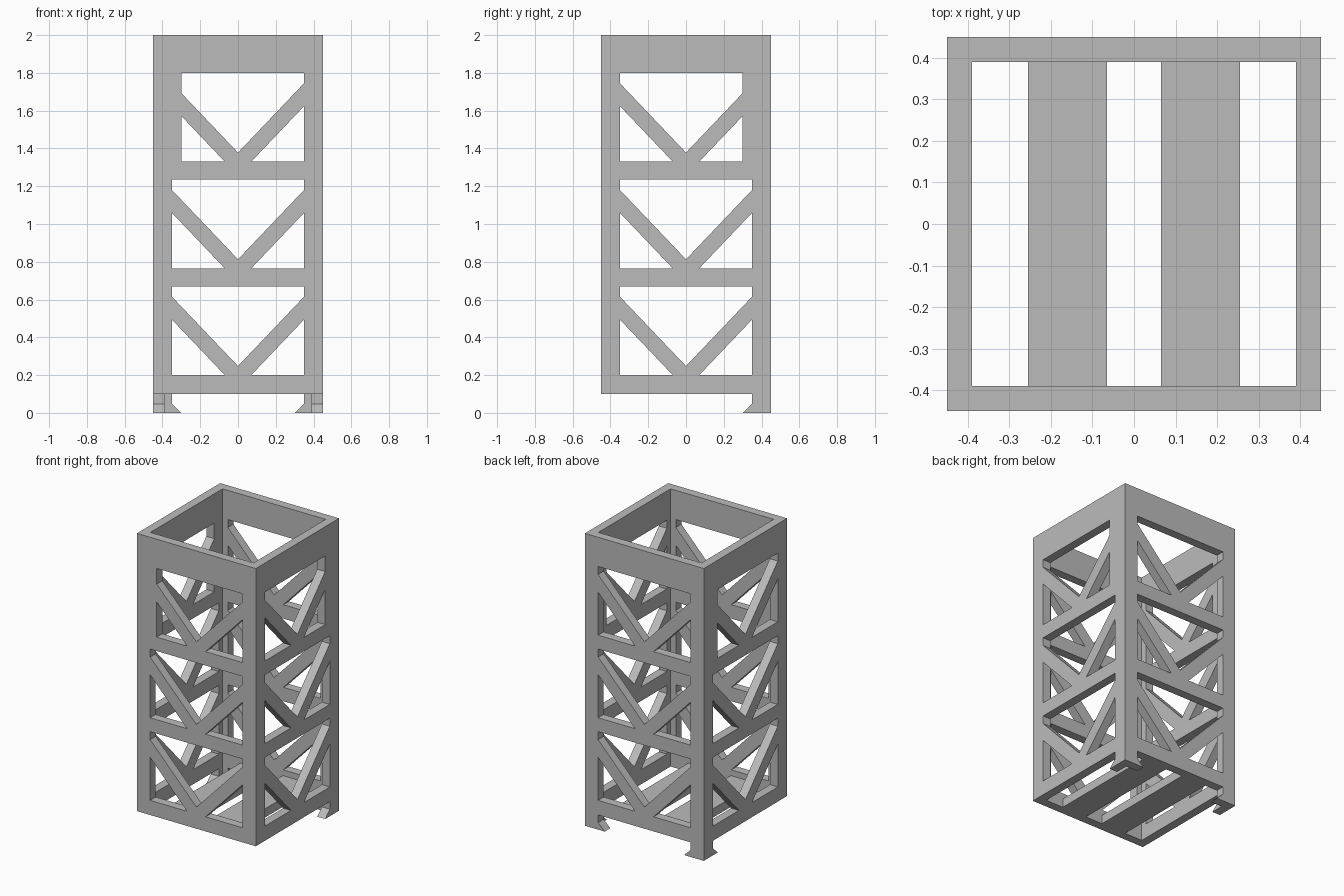
import bpy
import bmesh
from math import pi
from mathutils import Matrix, Vector

if "Cube" in bpy.data.objects:
    bpy.data.objects.remove(bpy.data.objects["Cube"], do_unlink=True)

HALF, INNER = 0.45, 0.39        # outer and inner half width of the tube
BASE, TOP = 0.10, 2.0           # bottom and top of the tube
FLOOR = 0.06                    # slat thickness

grey = bpy.data.materials.new("light_grey")
grey.use_nodes = True
grey.diffuse_color = (0.5, 0.5, 0.5, 1)
grey.node_tree.nodes["Principled BSDF"].inputs["Base Color"].default_value = (0.5, 0.5, 0.5, 1)


def prism(bm, outline, near, far, matrix=Matrix()):
    """Extrude an (x, z) outline from y = -far to y = -near, then place it."""
    verts = [bm.verts.new((x, -far, z)) for x, z in outline]
    face = bm.faces.new(verts)
    extruded = bmesh.ops.extrude_face_region(bm, geom=[face])["geom"]
    moved = [v for v in extruded if isinstance(v, bmesh.types.BMVert)]
    bmesh.ops.translate(bm, verts=moved, vec=Vector((0, far - near, 0)))
    bmesh.ops.transform(bm, matrix=matrix, verts=verts + moved)


def rect(x0, x1, z0, z1):
    return [(x0, z0), (x1, z0), (x1, z1), (x0, z1)]


def make_object(name, bm):
    bmesh.ops.recalc_face_normals(bm, faces=bm.faces[:])
    mesh = bpy.data.meshes.new(name)
    bm.to_mesh(mesh)
    bm.free()
    mesh.materials.append(grey)
    obj = bpy.data.objects.new(name, mesh)
    bpy.context.collection.objects.link(obj)
    return obj


def cut(obj, bm):
    """Subtract the cutter mesh from the object and discard the cutter."""
    cutter = make_object("cutter", bm)
    cutter.hide_render = True
    mod = obj.modifiers.new("cut", "BOOLEAN")
    mod.operation, mod.solver, mod.object = "DIFFERENCE", "EXACT", cutter
    bpy.context.view_layer.objects.active = obj
    bpy.ops.object.modifier_apply(modifier=mod.name)
    bpy.data.objects.remove(cutter, do_unlink=True)


def window_outlines(z, left, right):
    """Openings of one V-braced tier: one above the V, one under each arm."""
    def arm(x, start, height):
        return z + height + (abs(x) - start) * 1.05
    above = [(0, z + 0.048), (right, arm(right, 0, 0.048)), (right, z + 0.47),
             (left, z + 0.47), (left, arm(left, 0, 0.048))]
    under_right = [(0.07, z), (right, z), (right, arm(right, 0.07, 0))]
    under_left = [(-0.07, z), (left, z), (left, arm(left, 0.07, 0))]
    return [above, under_right, under_left]


# Square tube
bm = bmesh.new()
prism(bm, rect(-HALF, HALF, BASE, TOP), -HALF, HALF)
tower = make_object("tower_frame", bm)
bm = bmesh.new()
prism(bm, rect(-INNER, INNER, 0, TOP + 0.1), -INNER, INNER)
cut(tower, bm)

# Braced openings: front, right, back, left, with offset upper-tier edges
upper_edges = [(-0.30, 0.35), (-0.35, 0.30), (-0.35, 0.35), (-0.30, 0.35)]
bm = bmesh.new()
for side, edges in enumerate(upper_edges):
    turn = Matrix.Rotation(side * pi / 2, 4, "Z")
    for tier in range(3):
        left, right = edges if tier == 2 else (-0.35, 0.35)
        for outline in window_outlines(0.20 + tier * 0.565, left, right):
            prism(bm, outline, INNER - 0.02, HALF + 0.05, turn)
cut(tower, bm)

# Floor slats
for name, x in (("floor_slat_left", 0.16), ("floor_slat_right", -0.16)):
    bm = bmesh.new()
    prism(bm, rect(x - 0.095, x + 0.095, BASE, BASE + FLOOR), -INNER, INNER)
    make_object(name, bm)

# Flared angle feet under the back corners
for name, sign in (("back_foot_left", 1), ("back_foot_right", -1)):
    bm = bmesh.new()

    def plate(outer):
        return [(outer, BASE), (outer, 0), (0.30, 0), (0.35, 0.048), (0.35, BASE)]

    mirror = Matrix.Scale(sign, 4, (1, 0, 0))
    prism(bm, plate(HALF), -HALF, -INNER, mirror)
    # The side plate runs forward along y and meets the back plate
    side_turn = mirror @ Matrix.Rotation(pi / 2, 4, "Z")
    prism(bm, plate(INNER), INNER, HALF, side_turn)
    make_object(name, bm)
